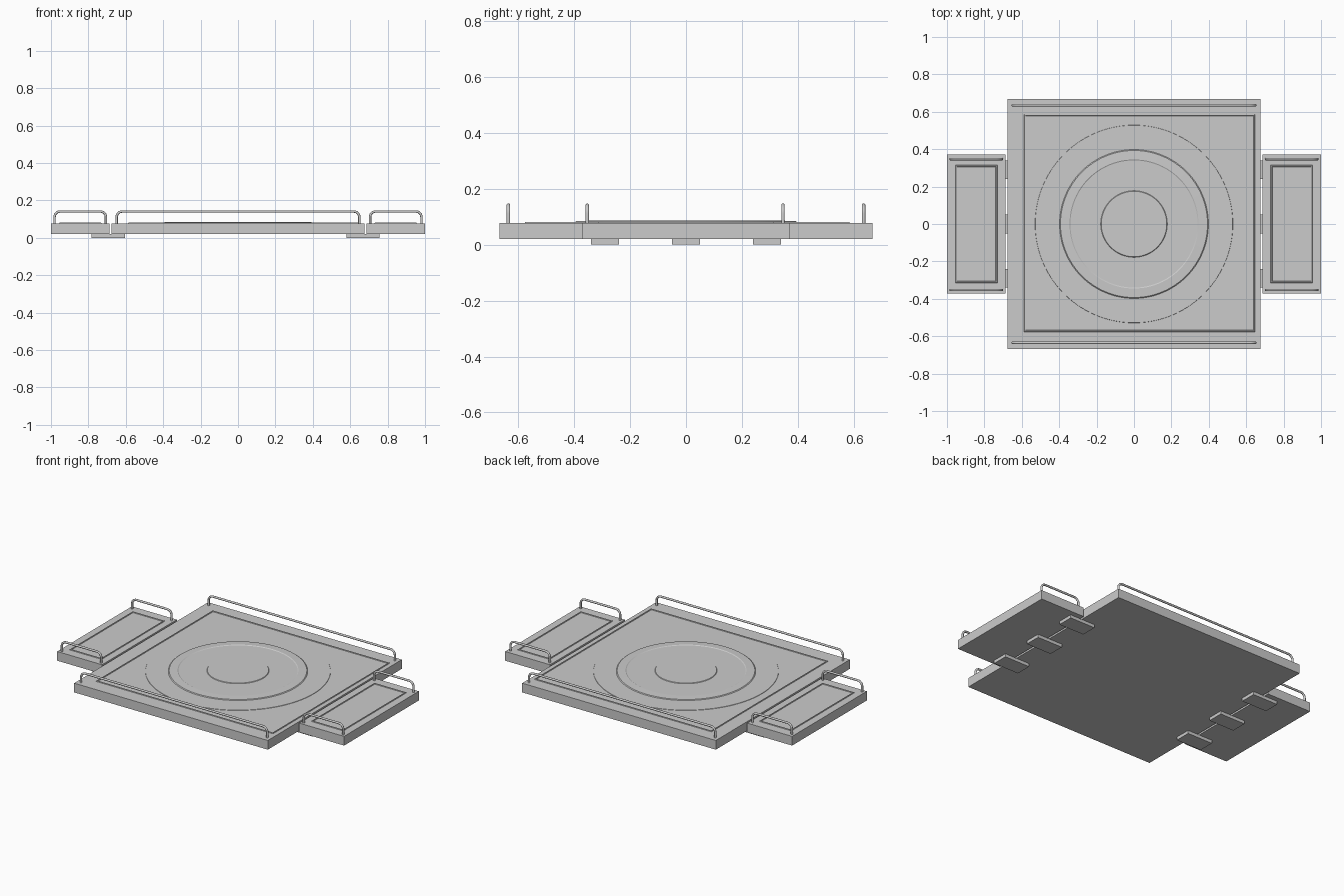
import bpy, bmesh, math
from mathutils import Vector

if "Cube" in bpy.data.objects:
    bpy.data.objects.remove(bpy.data.objects["Cube"])

Z0, Z1 = 0.02, 0.078  # underside and top of the panels


def mesh_object(name, bm):
    bmesh.ops.recalc_face_normals(bm, faces=bm.faces)
    me = bpy.data.meshes.new(name)
    bm.to_mesh(me)
    bm.free()
    ob = bpy.data.objects.new(name, me)
    bpy.context.collection.objects.link(ob)
    return ob


def box(name, x0, x1, y0, y1, z0, z1):
    bm = bmesh.new()
    bmesh.ops.create_cube(bm, size=1)
    for v in bm.verts:
        v.co = ((x0 + x1) / 2 + v.co.x * (x1 - x0),
                (y0 + y1) / 2 + v.co.y * (y1 - y0),
                (z0 + z1) / 2 + v.co.z * (z1 - z0))
    return mesh_object(name, bm)


def frame(name, x0, x1, y0, y1, width=0.01, height=0.004):
    # thin raised border: nested rectangles swept through a bevelled section
    bm = bmesh.new()
    section = [(0, -0.002), (width * 0.25, height), (width * 0.75, height), (width, -0.002)]
    loops = []
    for inset, h in section:
        a, b, c, d = x0 + inset, x1 - inset, y0 + inset, y1 - inset
        loops.append([bm.verts.new((x, y, Z1 + h)) for x, y in ((a, c), (b, c), (b, d), (a, d))])
    for i in range(4):
        p, q = loops[i], loops[(i + 1) % 4]
        for j in range(4):
            k = (j + 1) % 4
            bm.faces.new((p[j], p[k], q[k], q[j]))
    return mesh_object(name, bm)


def rail(name, x0, x1, y, top=0.141, bend=0.03, radius=0.0065):
    # bent tube with rounded upper corners
    pts = [(x0, Z1 - 0.005)]
    for cx, start in ((x0 + bend, math.pi), (x1 - bend, math.pi / 2)):
        for i in range(7):
            a = start - i * math.pi / 12
            pts.append((cx + bend * math.cos(a), top - bend + bend * math.sin(a)))
    pts.append((x1, Z1 - 0.005))
    cu = bpy.data.curves.new(name, 'CURVE')
    cu.dimensions = '3D'
    cu.bevel_depth = radius
    cu.bevel_resolution = 3
    cu.use_fill_caps = True
    sp = cu.splines.new('POLY')
    sp.points.add(len(pts) - 1)
    for p, (x, z) in zip(sp.points, pts):
        p.co = (x, y, z, 1)
    sp.use_smooth = True
    ob = bpy.data.objects.new(name, cu)
    bpy.context.collection.objects.link(ob)
    return ob


def lathe(name, profile, n=96):
    bm = bmesh.new()
    vs = [bm.verts.new((r, 0, z)) for r, z in profile]
    es = [bm.edges.new(pair) for pair in zip(vs, vs[1:])]
    bmesh.ops.spin(bm, geom=vs + es, cent=(0, 0, 0), axis=(0, 0, 1),
                   angle=2 * math.pi, steps=n, use_duplicate=False)
    bmesh.ops.remove_doubles(bm, verts=bm.verts, dist=1e-5)
    ob = mesh_object(name, bm)
    bpy.ops.object.select_all(action='DESELECT')
    ob.select_set(True)
    bpy.context.view_layer.objects.active = ob
    bpy.ops.object.shade_smooth_by_angle(angle=math.radians(20))
    return ob


# main board with its border and two long rails
box("main_board", -0.675, 0.675, -0.667, 0.667, Z0, Z1)
frame("main_border", -0.588, 0.648, -0.577, 0.587)
for side, y in (("front", -0.635), ("back", 0.635)):
    rail("main_rail_" + side, -0.649, 0.649, y)

# stepped round turntable in the middle of the board
lathe("round_plate", [
    (0.53, Z1 - 0.002), (0.528, Z1 + 0.002), (0.398, Z1 + 0.002),
    (0.393, Z1 + 0.006), (0.345, Z1 + 0.008), (0.34, Z1 + 0.005),
    (0.178, Z1 + 0.005), (0.175, Z1 + 0.008), (0.0, Z1 + 0.008)])

# side trays with borders, short rails and connecting plates
for side, s in (("left", -1), ("right", 1)):
    def span(a, b):
        return sorted((s * a, s * b))
    box(side + "_tray", *span(0.687, 1.0), -0.372, 0.372, Z0, Z1)
    frame(side + "_tray_border", *span(0.73, 0.955), -0.315, 0.315)
    for end, y in (("front", -0.353), ("back", 0.347)):
        rail(f"{side}_tray_rail_{end}", *span(0.706, 0.981), y)
    shift = 0.0 if s > 0 else 0.025
    for i, y in enumerate((-0.29, 0.0, 0.29)):
        box(f"{side}_joining_plate_{i + 1}", *span(0.58 + shift, 0.757 + shift),
            y - 0.05, y + 0.05, 0.0, Z0)
